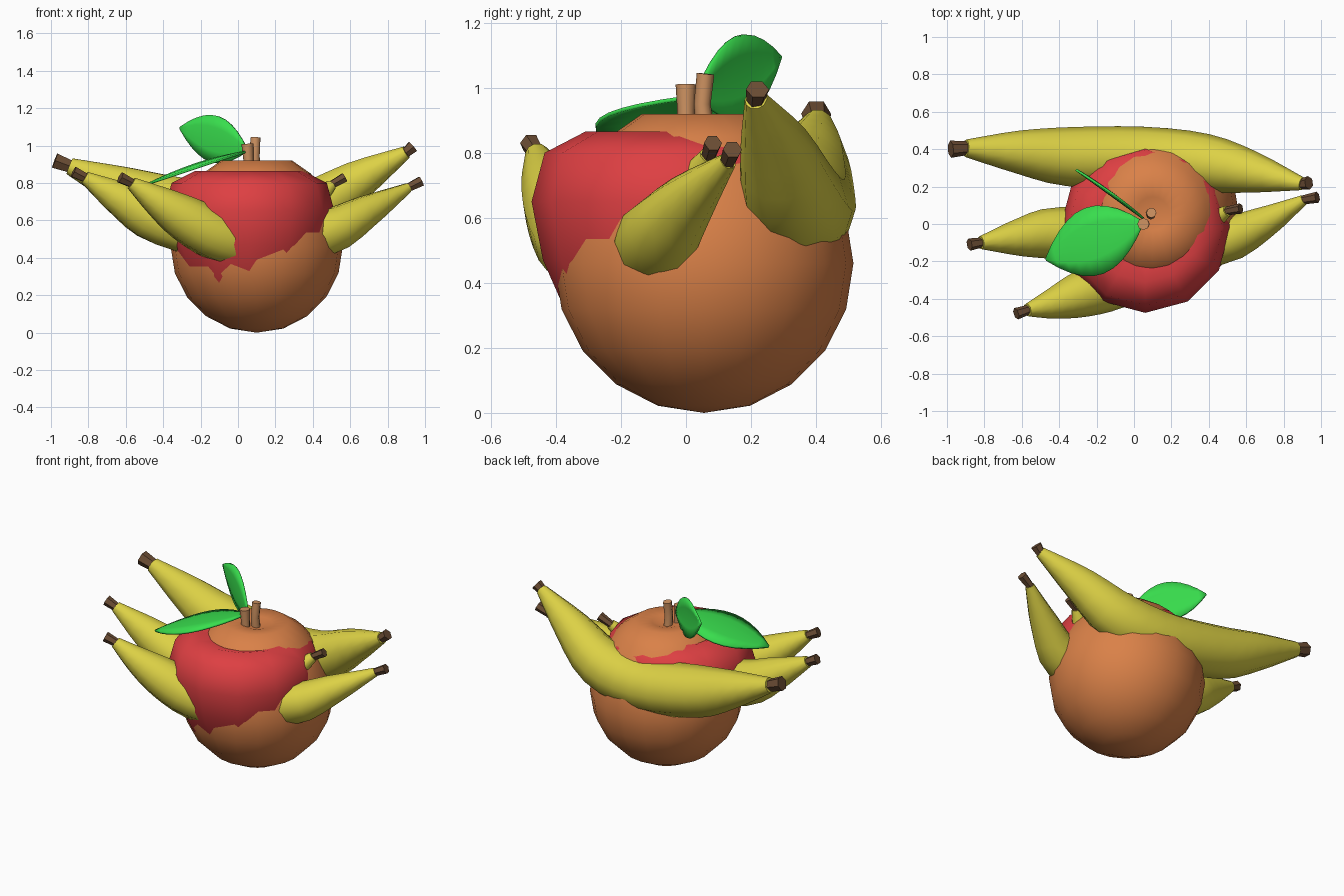
import bpy, bmesh
from math import sin, cos, pi
from mathutils import Vector

if "Cube" in bpy.data.objects:
    bpy.data.objects.remove(bpy.data.objects["Cube"])


def material(name, rgb):
    m = bpy.data.materials.new(name)
    m.diffuse_color = (*rgb, 1)
    m.use_nodes = True
    m.node_tree.nodes["Principled BSDF"].inputs["Base Color"].default_value = m.diffuse_color
    return m


ORANGE = material("orange_peel", (0.70, 0.22, 0.065))
RED = material("red_skin", (0.73, 0.05, 0.055))
YELLOW = material("yellow_skin", (0.72, 0.64, 0.06))
BROWN = material("dark_brown", (0.15, 0.075, 0.035))
TAN = material("stem_tan", (0.62, 0.29, 0.12))
GREEN = material("leaf_green", (0.04, 0.73, 0.075))


def finish(name, bm, mat, angle=50):
    bmesh.ops.recalc_face_normals(bm, faces=bm.faces)
    me = bpy.data.meshes.new(name)
    bm.to_mesh(me)
    bm.free()
    me.materials.append(mat)
    ob = bpy.data.objects.new(name, me)
    bpy.context.collection.objects.link(ob)
    bpy.ops.object.select_all(action='DESELECT')
    ob.select_set(True)
    bpy.context.view_layer.objects.active = ob
    bpy.ops.object.shade_smooth_by_angle(angle=angle * pi / 180)
    return ob


def bridge(bm, rings):
    for a, b in zip(rings, rings[1:]):
        n = len(a)
        for i in range(n):
            bm.faces.new((a[i], a[(i + 1) % n], b[(i + 1) % n], b[i]))


def lathe(name, cx, cy, bottom, profile, top, sides, mat):
    bm = bmesh.new()
    rings = [[bm.verts.new((cx + r * sin(2 * pi * i / sides),
                            cy + r * cos(2 * pi * i / sides), z))
              for i in range(sides)] for r, z in profile]
    bridge(bm, rings)
    for ring, z in ((rings[0], bottom), (rings[-1], top)):
        tip = bm.verts.new((cx, cy, z))
        for i in range(sides):
            bm.faces.new((ring[i], ring[(i + 1) % sides], tip))
    return finish(name, bm, mat, 70)


def tube(name, pts, sides, mat, angle=60):
    # pts are (x, y, z, radius); capped at both ends
    bm = bmesh.new()
    rings = []
    for k, p in enumerate(pts):
        c = Vector(p[:3])
        t = Vector(pts[min(k + 1, len(pts) - 1)][:3]) - Vector(pts[max(k - 1, 0)][:3])
        t.normalize()
        ref = Vector((0, 0, 1)) if abs(t.z) < 0.9 else Vector((0, 1, 0))
        u = t.cross(ref).normalized()
        v = u.cross(t)
        rings.append([bm.verts.new(c + p[3] * (u * cos(2 * pi * i / sides) + v * sin(2 * pi * i / sides)))
                      for i in range(sides)])
    bridge(bm, rings)
    bm.faces.new(rings[0])
    bm.faces.new(rings[-1])
    return finish(name, bm, mat, angle)


def smooth_path(pts, steps=3):
    # Catmull-Rom interpolation of position and radius
    q = [Vector(p) for p in pts]
    q = [2 * q[0] - q[1]] + q + [2 * q[-1] - q[-2]]
    out = []
    for a, b, c, d in zip(q, q[1:], q[2:], q[3:]):
        for s in range(steps):
            t = s / steps
            out.append(0.5 * (2 * b + (c - a) * t + (2 * a - 5 * b + 4 * c - d) * t * t
                              + (3 * b - a - 3 * c + d) * t ** 3))
    out.append(q[-2])
    return out


def banana(name, pts, left_end, right_end):
    tube(name, smooth_path(pts), 10, YELLOW)
    for label, p, end in (("left", pts[0], left_end), ("right", pts[-1], right_end)):
        a = Vector(p[:3])
        e = Vector(end[:3])
        s = a - (e - a) * 0.15
        tube(f"{name}_{label}_tip", [(*s, end[3] * 0.8), (*e, end[3])], 6, BROWN, 30)


def leaf(name, base, tip, width, cup, arch):
    base, tip, width = Vector(base), Vector(tip), Vector(width)
    normal = (tip - base).cross(width).normalized()
    if normal.z < 0:
        normal = -normal
    bm = bmesh.new()
    n, m = 10, 4
    grid = []
    for i in range(n + 1):
        t = i / n
        w = max(sin(pi * t) ** 0.85 if 0 < t < 1 else 0, 0.03)
        grid.append([bm.verts.new(base.lerp(tip, t) + width * w * s
                                  + normal * (arch * sin(pi * t) + cup * w * s * s))
                     for s in (2 * j / m - 1 for j in range(m + 1))])
    for i in range(n):
        for j in range(m):
            bm.faces.new((grid[i][j], grid[i + 1][j], grid[i + 1][j + 1], grid[i][j + 1]))
    ob = finish(name, bm, GREEN)
    mod = ob.modifiers.new("thickness", 'SOLIDIFY')
    mod.thickness = 0.012
    mod.offset = 0


# Round fruits
lathe("orange", 0.10, 0.055, 0.0,
      [(0.142, 0.022), (0.27, 0.088), (0.372, 0.19), (0.4375, 0.318), (0.46, 0.46),
       (0.4375, 0.602), (0.38, 0.73), (0.29, 0.85), (0.19, 0.92), (0.09, 0.91)],
      0.88, 20, ORANGE)
lathe("apple", 0.06, -0.02, 0.10,
      [(0.12, 0.08), (0.24, 0.15), (0.345, 0.30), (0.42, 0.47), (0.455, 0.65),
       (0.415, 0.80), (0.29, 0.865), (0.15, 0.83)],
      0.78, 12, RED)

# Stems
tube("apple_stem", [(0.06, 0.0, 0.80, 0.026), (0.055, 0.0, 0.93, 0.027), (0.05, 0.0, 1.01, 0.032)], 8, TAN)
tube("orange_stem", [(0.09, 0.06, 0.86, 0.028), (0.09, 0.05, 0.95, 0.026), (0.093, 0.06, 1.043, 0.027)], 8, TAN)

# Leaves
leaf("flat_leaf", (0.05, 0.01, 0.97), (-0.47, -0.19, 0.80), (0.05, -0.175, 0.012), -0.015, 0.02)
leaf("upright_leaf", (0.05, 0.03, 0.975), (-0.31, 0.29, 1.095), (0.02, -0.015, 0.122), 0.01, 0.0)

# Bananas
banana("back_banana",
       [(-0.90, 0.405, 0.89, 0.047), (-0.62, 0.385, 0.78, 0.115), (-0.35, 0.36, 0.685, 0.158),
        (0.05, 0.355, 0.62, 0.165), (0.38, 0.325, 0.66, 0.157), (0.64, 0.275, 0.815, 0.11),
        (0.90, 0.215, 0.965, 0.035)],
       (-0.98, 0.40, 0.92, 0.046), (0.935, 0.22, 0.995, 0.036))
banana("middle_banana",
       [(-0.82, -0.10, 0.83, 0.035), (-0.60, -0.07, 0.70, 0.105), (-0.40, -0.05, 0.60, 0.14),
        (0.05, -0.08, 0.50, 0.15), (0.45, -0.09, 0.53, 0.13), (0.68, 0.0, 0.645, 0.09),
        (0.91, 0.13, 0.775, 0.027)],
       (-0.88, -0.11, 0.86, 0.033), (0.98, 0.143, 0.81, 0.03))
banana("front_banana",
       [(-0.57, -0.46, 0.80, 0.035), (-0.43, -0.425, 0.705, 0.085), (-0.28, -0.375, 0.61, 0.125),
        (-0.10, -0.315, 0.515, 0.138), (0.08, -0.22, 0.48, 0.13), (0.30, -0.06, 0.60, 0.09),
        (0.50, 0.07, 0.79, 0.03)],
       (-0.63, -0.48, 0.83, 0.032), (0.57, 0.083, 0.83, 0.028))
